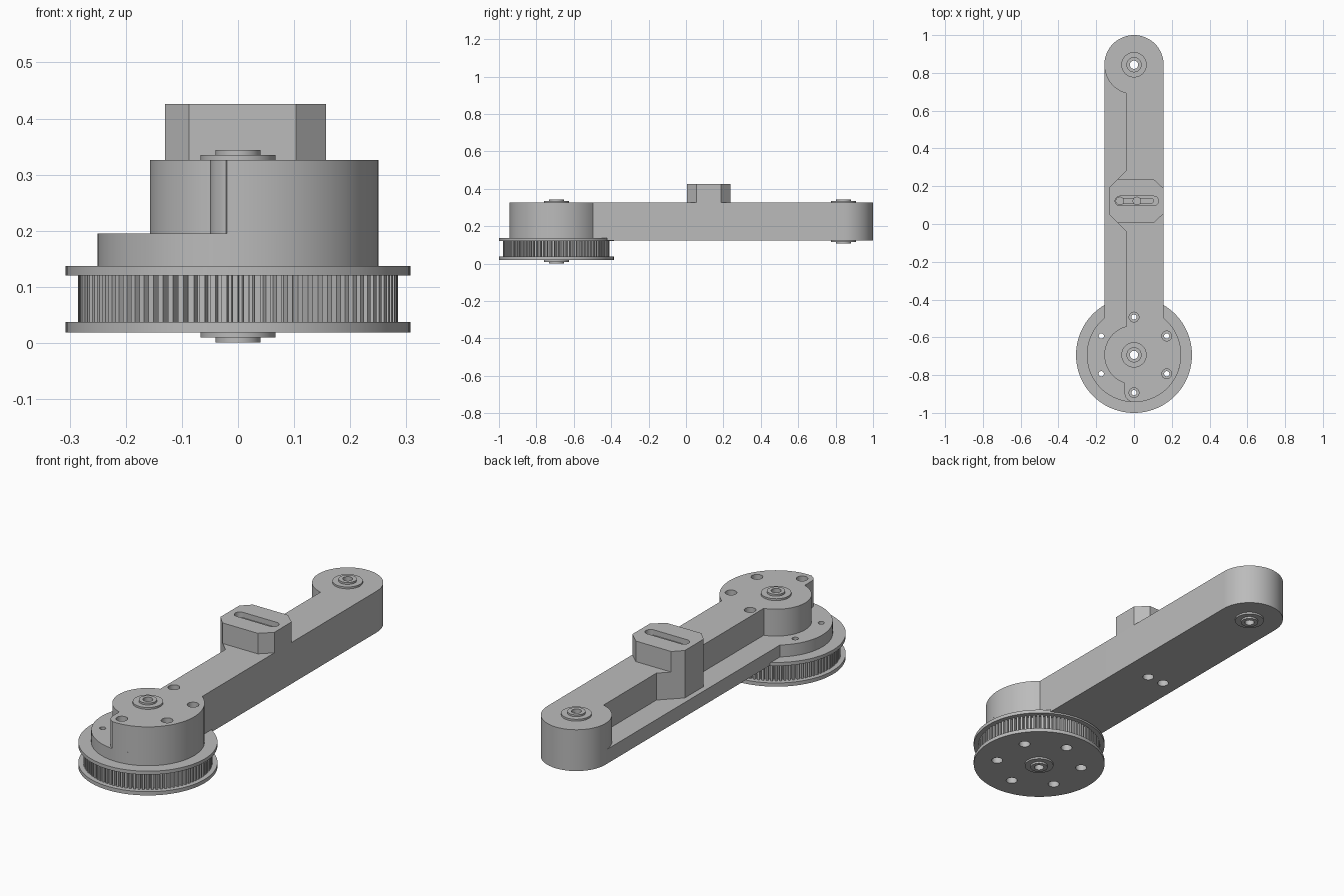
import bpy, bmesh, math
from math import cos, sin, radians, degrees, acos, pi

if "Cube" in bpy.data.objects:
    bpy.data.objects.remove(bpy.data.objects["Cube"])

PY, EY = -0.693, 0.843            # pulley axis and far bearing axis (y)
HUB, ARM = 0.25, 0.157            # hub radius, arm half width
Z_LIP, Z_HUB, Z_SHELF, Z_TOP, Z_BLOCK = 0.125, 0.137, 0.195, 0.326, 0.426

grey = bpy.data.materials.new("machined_grey")
grey.diffuse_color = (0.5, 0.5, 0.5, 1)
grey.use_nodes = True
grey.node_tree.nodes["Principled BSDF"].inputs["Base Color"].default_value = grey.diffuse_color


def arc(cx, cy, r, a0, a1):
    n = max(3, int(abs(a1 - a0) / 5))
    return [(cx + r * cos(radians(a0 + (a1 - a0) * i / n)),
             cy + r * sin(radians(a0 + (a1 - a0) * i / n))) for i in range(n + 1)]


def circle(cx, cy, r, n=64):
    return [(cx + r * cos(2 * pi * i / n), cy + r * sin(2 * pi * i / n)) for i in range(n)]


def stadium(x0, x1, y, r):
    return arc(x1, y, r, -90, 90) + arc(x0, y, r, 90, 270)


def finish(bm, name):
    bmesh.ops.recalc_face_normals(bm, faces=bm.faces)
    me = bpy.data.meshes.new(name)
    bm.to_mesh(me)
    bm.free()
    ob = bpy.data.objects.new(name, me)
    bpy.context.collection.objects.link(ob)
    me.materials.append(grey)
    return ob


def prism(name, outline, z0, z1):
    bm = bmesh.new()
    base = bm.faces.new([bm.verts.new((x, y, z0)) for x, y in outline])
    top = bmesh.ops.extrude_face_region(bm, geom=[base])
    verts = [g for g in top["geom"] if isinstance(g, bmesh.types.BMVert)]
    bmesh.ops.translate(bm, vec=(0, 0, z1 - z0), verts=verts)
    if base not in bm.faces[:]:
        bm.faces.new([v for v in bm.verts if abs(v.co.z - z0) < 1e-6])
    return finish(bm, name)


def cut(ob, outline, z0, z1):
    tool = prism("cutter", outline, z0, z1)
    tool.hide_render = True
    mod = ob.modifiers.new("cut", "BOOLEAN")
    mod.operation, mod.solver, mod.object = "DIFFERENCE", "EXACT", tool
    bpy.context.view_layer.objects.active = ob
    bpy.ops.object.modifier_apply(modifier=mod.name)
    bpy.data.objects.remove(tool)


def bearing(name, y, z, up):
    # stepped ring turned around the axis
    prof = [(0.022, 0), (0.067, 0), (0.067, 0.009), (0.04, 0.009), (0.04, 0.018), (0.022, 0.018)]
    n = 48
    bm = bmesh.new()
    rings = [[bm.verts.new((r * cos(2 * pi * i / n), y + r * sin(2 * pi * i / n), z + up * h))
              for r, h in prof] for i in range(n)]
    for i in range(n):
        a, b = rings[i], rings[(i + 1) % n]
        for j in range(6):
            k = (j + 1) % 6
            bm.faces.new((a[j], b[j], b[k], a[k]))
    return finish(bm, name)


# Arm layers: lip beside the pulley, shelf with hub, tall body, clamp block
join = degrees(acos(ARM / HUB))
far_end = arc(0, EY, ARM, 0, 180)
lip_a = degrees(acos(ARM / 0.312))
lip = prism("arm_lip", far_end + arc(0, PY, 0.312, 180 - lip_a, lip_a), Z_LIP, Z_HUB)
shelf = prism("arm_shelf", far_end + arc(0, PY, HUB, 180 - join, 360 + join), Z_HUB, Z_SHELF)
edge = degrees(acos(0.04 / ARM))
body = prism("arm_body",
             arc(0, PY, HUB, -94.5, join)
             + arc(0, EY, ARM, 0, 180 + edge)
             + [(-0.04, 0.285), (-0.13, 0.195), (-0.13, 0.05), (-0.04, -0.04)]
             + arc(0, PY, ARM, 180 - edge, 251.4)
             + arc(0, PY - 0.2, 0.05, 180, 245), Z_SHELF, Z_TOP)
block = prism("clamp_block",
              [(-0.087, 0.005), (0.103, 0.005), (0.157, 0.055), (0.157, 0.188),
               (0.103, 0.238), (-0.087, 0.238), (-0.13, 0.195), (-0.13, 0.05)], Z_TOP, Z_BLOCK)

# Pulley: toothed belt wheel between two flanges
TEETH = 90
tooth_line = []
for i in range(TEETH):
    for frac, r in ((0.0, 0.285), (0.5, 0.285), (0.6, 0.267), (0.9, 0.267)):
        a = 2 * pi * (i + frac) / TEETH
        tooth_line.append((r * cos(a), PY + r * sin(a)))
wheel = prism("belt_wheel", tooth_line, 0.037, 0.12)
low_flange = prism("lower_flange", circle(0, PY, 0.307, 96), 0.019, 0.037)
top_flange = prism("upper_flange", circle(0, PY, 0.307, 96), 0.12, Z_HUB)

# Axle bores
for ob in (shelf, body, wheel, low_flange, top_flange):
    cut(ob, circle(0, PY, 0.022, 32), -0.1, 0.6)
for ob in (lip, shelf, body):
    cut(ob, circle(0, EY, 0.022, 32), -0.1, 0.6)

# Ring of six bolt holes, counterbored at both ends
for k in range(6):
    a = radians(30 + 60 * k)
    x, y = 0.2 * cos(a), PY + 0.2 * sin(a)
    tall = k in (0, 1, 4, 5)
    for ob in (shelf, wheel, top_flange) + ((body,) if tall else ()):
        cut(ob, circle(x, y, 0.014, 24), -0.1, 0.6)
    cut(low_flange, circle(x, y, 0.026, 24), -0.1, 0.6)
    cut(wheel, circle(x, y, 0.026, 24), 0, 0.06)
    if tall:
        cut(body, circle(x, y, 0.026, 24), 0.28, 0.6)

# Stepped adjustment slot in the block and screw holes under the arm
cut(block, stadium(-0.075, 0.105, 0.122, 0.025), 0.4, 0.6)
cut(block, stadium(-0.075, 0.09, 0.122, 0.013), 0.36, 0.6)
for x in (-0.075, 0.015):
    cut(block, circle(x, 0.122, 0.02, 24), 0.345, 0.6)
    cut(lip, circle(x, 0.122, 0.026, 24), 0, 0.6)
    cut(shelf, circle(x, 0.122, 0.026, 24), 0, 0.165)

# Bearings
bearing("hub_bearing_top", PY, Z_TOP, 1)
bearing("hub_bearing_bottom", PY, 0.019, -1)
bearing("end_bearing_top", EY, Z_TOP, 1)
bearing("end_bearing_bottom", EY, Z_LIP, -1)

# Smooth round walls, keep edges sharp
bpy.ops.object.select_all(action="DESELECT")
for ob in bpy.context.scene.objects:
    ob.select_set(True)
    bpy.context.view_layer.objects.active = ob
bpy.ops.object.shade_smooth_by_angle(angle=radians(25))
